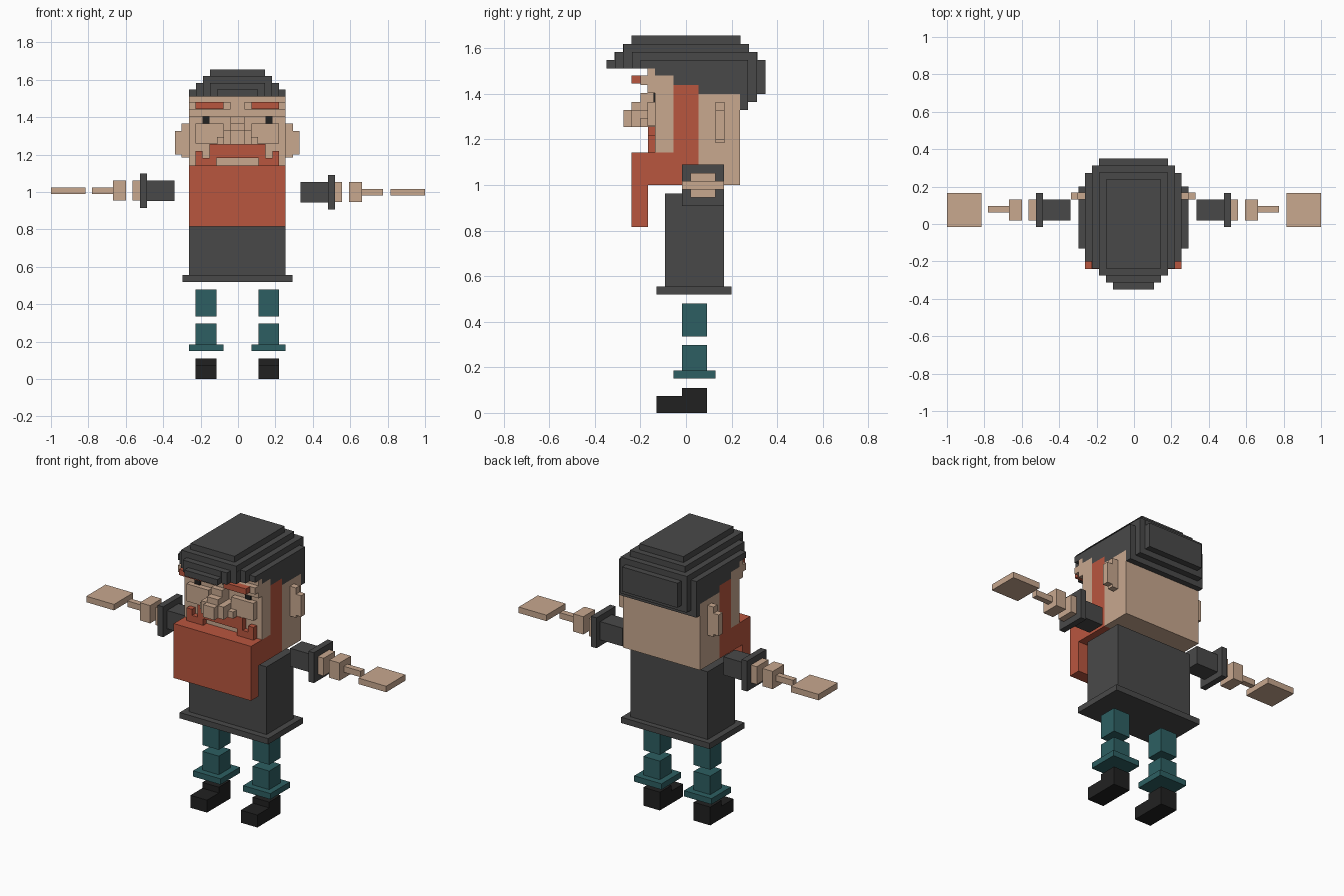
import bpy, bmesh

if "Cube" in bpy.data.objects:
    bpy.data.objects.remove(bpy.data.objects["Cube"])

CX = -0.003  # body centre line


def material(name, rgb):
    lin = [(c / 255 / 12.92) if c < 11 else ((c / 255 + 0.055) / 1.055) ** 2.4 for c in rgb]
    m = bpy.data.materials.new(name)
    m.diffuse_color = (*lin, 1)
    m.use_nodes = True
    m.node_tree.nodes["Principled BSDF"].inputs["Base Color"].default_value = m.diffuse_color
    return m


SKIN = material("skin", (200, 168, 143))
RED = material("red_hair", (185, 86, 63))
GREY = material("dark_grey_cloth", (73, 73, 73))
TEAL = material("teal_cloth", (45, 95, 98))
BLACK = material("black_leather", (33, 33, 33))


def finish(name, bm, mat):
    bmesh.ops.recalc_face_normals(bm, faces=bm.faces)
    me = bpy.data.meshes.new(name)
    bm.to_mesh(me)
    bm.free()
    me.materials.append(mat)
    ob = bpy.data.objects.new(name, me)
    bpy.context.collection.objects.link(ob)
    return ob


def boxes(name, mat, *dims, sides=(1,), cx=CX, dz=0.0):
    """One object from boxes (x0, x1, y0, y1, z0, z1), optionally mirrored."""
    bm = bmesh.new()
    for s in sides:
        for x0, x1, y0, y1, z0, z1 in dims:
            vs = bmesh.ops.create_cube(bm, size=1)["verts"]
            for v in vs:
                v.co.x = cx + s * ((x0 + x1) / 2 + v.co.x * (x1 - x0))
                v.co.y = (y0 + y1) / 2 + v.co.y * (y1 - y0)
                v.co.z = (z0 + z1) / 2 + v.co.z * (z1 - z0) + dz
    return finish(name, bm, mat)


def prism(name, mat, pts, z0, z1):
    bm = bmesh.new()
    f = bm.faces.new([bm.verts.new((x + CX, y, z0)) for x, y in pts])
    r = bmesh.ops.extrude_face_region(bm, geom=[f])
    for v in r["geom"]:
        if isinstance(v, bmesh.types.BMVert):
            v.co.z = z1
    return finish(name, bm, mat)


W = 0.258  # half width of head and torso
BOTH = (1, -1)

# Legs, shoes and arms
for s, side in ((1, "left"), (-1, "right")):
    one = (s,)
    boxes(side + "_shoe", BLACK, (.113, .223, -.13, -.017, 0, .075),
          (.113, .223, -.017, .092, 0, .11), sides=one)
    boxes(side + "_thigh", TEAL, (.113, .223, -.017, .092, .335, .48), sides=one)
    boxes(side + "_shin", TEAL, (.113, .223, -.017, .092, .185, .297), sides=one)
    boxes(side + "_trouser_cuff", TEAL, (.075, .258, -.055, .13, .15, .185), sides=one)
    dz = -.002 if s > 0 else .006
    boxes(side + "_sleeve", GREY, (.337, .484, .02, .13, .946, 1.056), sides=one, dz=dz)
    boxes(side + "_sleeve_cuff", GREY, (.484, .521, -.017, .166, .909, 1.092), sides=one, dz=dz)
    boxes(side + "_wrist", SKIN, (.521, .56, .02, .13, .948, 1.055), sides=one, dz=dz)
    boxes(side + "_forearm", SKIN, (.597, .666, .02, .13, .948, 1.055),
          (.666, .778, .062, .097, .983, 1.019), sides=one, dz=dz)
    boxes(side + "_hand", SKIN, (.815, 1, -.017, .166, .983, 1.019), sides=one, cx=0, dz=dz)

# Torso with hem
boxes("torso", GREY, (-W, W, -.092, .166, .555, .963))
boxes("torso_hem", GREY, (-.295, .295, -.13, .2, .52, .555))

# Head: back, red sideburn band, face
boxes("head_back", SKIN, (-W, W, .055, .238, 1.0, 1.4))
boxes("sideburns", RED, (-W, W, -.055, .055, 1.143, 1.44))
boxes("face", SKIN, (-W, W, -.135, -.055, 1.143, 1.48))
boxes("forehead", SKIN, (-W, W, -.168, -.135, 1.405, 1.512))
boxes("brow_ridge", SKIN, (.037, W, -.2, -.168, 1.44, 1.48), sides=BOTH)
boxes("eyebrows", RED, (.075, .223, -.24, -.2, 1.445, 1.48), sides=BOTH)
boxes("eyes", BLACK, (.15, .187, -.143, -.135, 1.365, 1.405), sides=BOTH)
boxes("cheeks", SKIN, (.075, .223, -.168, -.135, 1.26, 1.365), sides=BOTH)
boxes("ears", SKIN, (W, .298, .13, .168, 1.185, 1.365),
      (.298, .333, .13, .168, 1.2, 1.327), sides=BOTH)

# Nose: stepped bridge, tip and nostrils
boxes("nose", SKIN, (-.037, .037, -.2, -.135, 1.255, 1.405),
      (-.037, .037, -.24, -.2, 1.255, 1.365), (-.037, .037, -.275, -.24, 1.255, 1.33))
boxes("nostrils", SKIN, (.037, .075, -.24, -.135, 1.255, 1.33),
      (.075, .11, -.2, -.135, 1.255, 1.295), sides=BOTH)

# Beard and moustache
boxes("beard", RED, (-W, W, -.24, .055, 1.0, 1.143), (-W, W, -.24, -.167, .815, 1.0))
boxes("moustache", RED, (0, .15, -.167, -.135, 1.183, 1.258), (.112, .187, -.167, -.135, 1.143, 1.183),
      (.187, .223, -.167, -.135, 1.143, 1.22), sides=BOTH)

# Cap: four stepped layers, each the plan outline clipped smaller
FRONT = [(-.35, .11), (-.312, .147), (-.275, .185), (-.238, .221), (-.2, W)]
BACK = [(.273, W), (.312, .221), (.35, .185)]
for k in range(4):
    s = .037 * k
    lim = .35 - s
    clip = lambda w, y: (min(w, W - s), max(-lim, min(lim, y)))
    half = []
    for i, (y, w) in enumerate(FRONT):
        half.append(clip(w, y))
        half.append(clip(w, FRONT[i + 1][0] if i < 4 else BACK[0][0]))
    for i, (y, w) in enumerate(BACK[1:]):
        half += [clip(w, BACK[i][0]), clip(w, y)]
    pts = []
    for p in half + [(-x, y) for x, y in reversed(half)]:
        if not pts or p != pts[-1]:
            pts.append(p)
    prism(f"cap_layer_{k + 1}", GREY, pts, 1.512 + .036 * k, 1.548 + .036 * k)

# Cap sides and back, dropping in steps toward the nape
boxes("cap_drop", GREY, (-W, W, -.135, -.055, 1.48, 1.512), (-W, W, -.055, .055, 1.44, 1.512),
      (-W, W, .055, .238, 1.4, 1.512), (-W, W, .238, .273, 1.33, 1.512),
      (-.221, .221, .273, .312, 1.365, 1.512), (-.185, .185, .312, .35, 1.4, 1.512))
